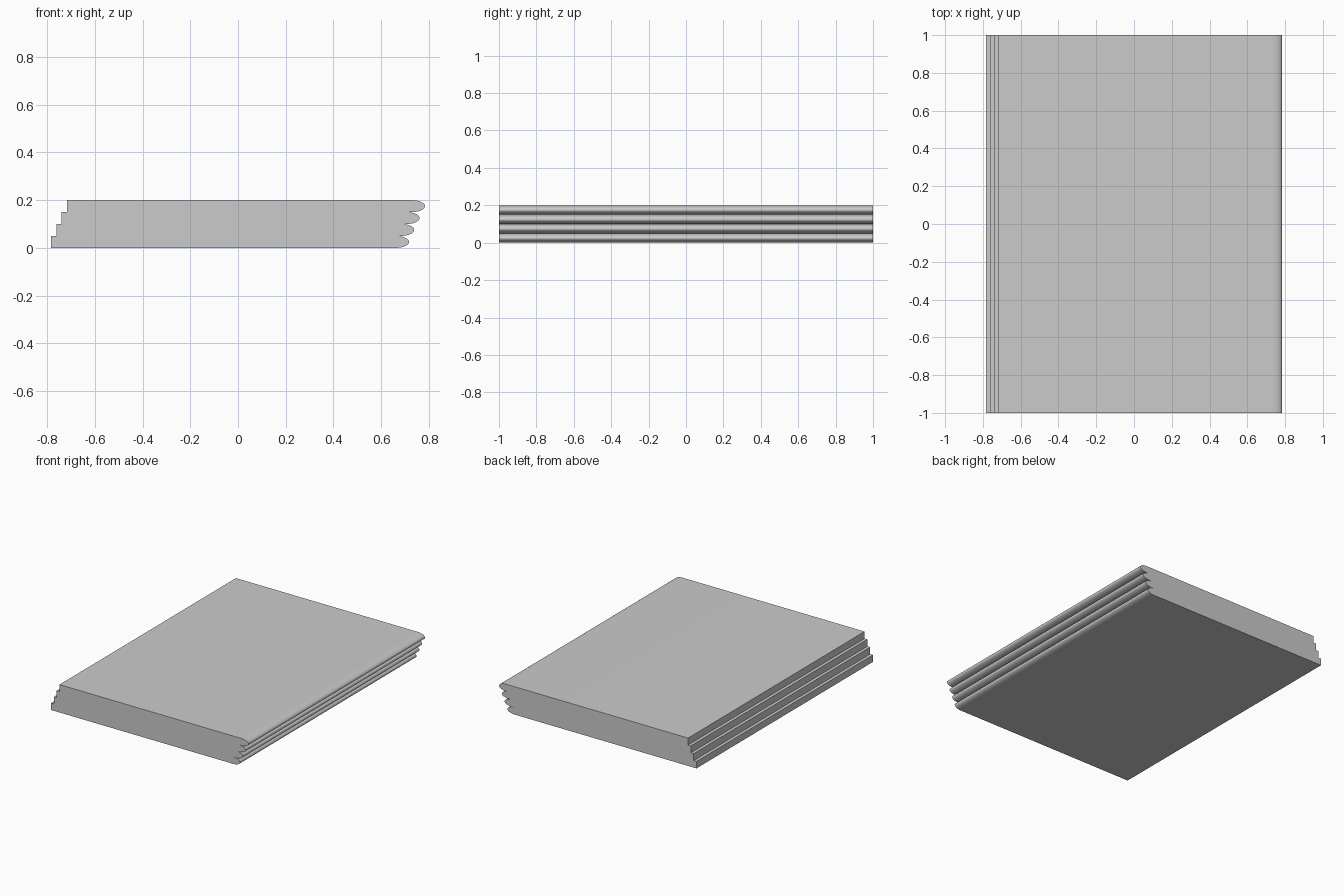
import bpy, bmesh, math

if "Cube" in bpy.data.objects:
    bpy.data.objects.remove(bpy.data.objects["Cube"])

THICK, STEP, LENGTH = 0.05, 0.0223, 1.5
NOSE = 0.055      # depth of the rounded edge
SEGMENTS = 20


def sheet(name, left, base):
    """Flat sheet, square on the left edge and rounded on the right edge."""
    right, mid, r = left + LENGTH, base + THICK / 2, THICK / 2
    profile = [(left, base + THICK), (left, base)]
    for i in range(SEGMENTS + 1):
        a = -math.pi / 2 + math.pi * i / SEGMENTS
        profile.append((right - NOSE + NOSE * math.cos(a), mid + r * math.sin(a)))

    # Extrude the side profile along the full depth
    bm = bmesh.new()
    face = bm.faces.new([bm.verts.new((x, -1, z)) for x, z in profile])
    ext = bmesh.ops.extrude_face_region(bm, geom=[face])
    verts = [v for v in ext["geom"] if isinstance(v, bmesh.types.BMVert)]
    bmesh.ops.translate(bm, verts=verts, vec=(0, 2, 0))
    bmesh.ops.recalc_face_normals(bm, faces=bm.faces[:])
    mesh = bpy.data.meshes.new(name)
    bm.to_mesh(mesh)
    bm.free()

    obj = bpy.data.objects.new(name, mesh)
    bpy.context.collection.objects.link(obj)
    bpy.ops.object.select_all(action="DESELECT")
    obj.select_set(True)
    bpy.context.view_layer.objects.active = obj
    bpy.ops.object.shade_smooth_by_angle(angle=math.radians(40))


# Four stacked sheets, each shifted a little to the right
for i in range(4):
    sheet(f"stacked_sheet_{i + 1}", -LENGTH / 2 + (i - 1.5) * STEP, i * THICK)
